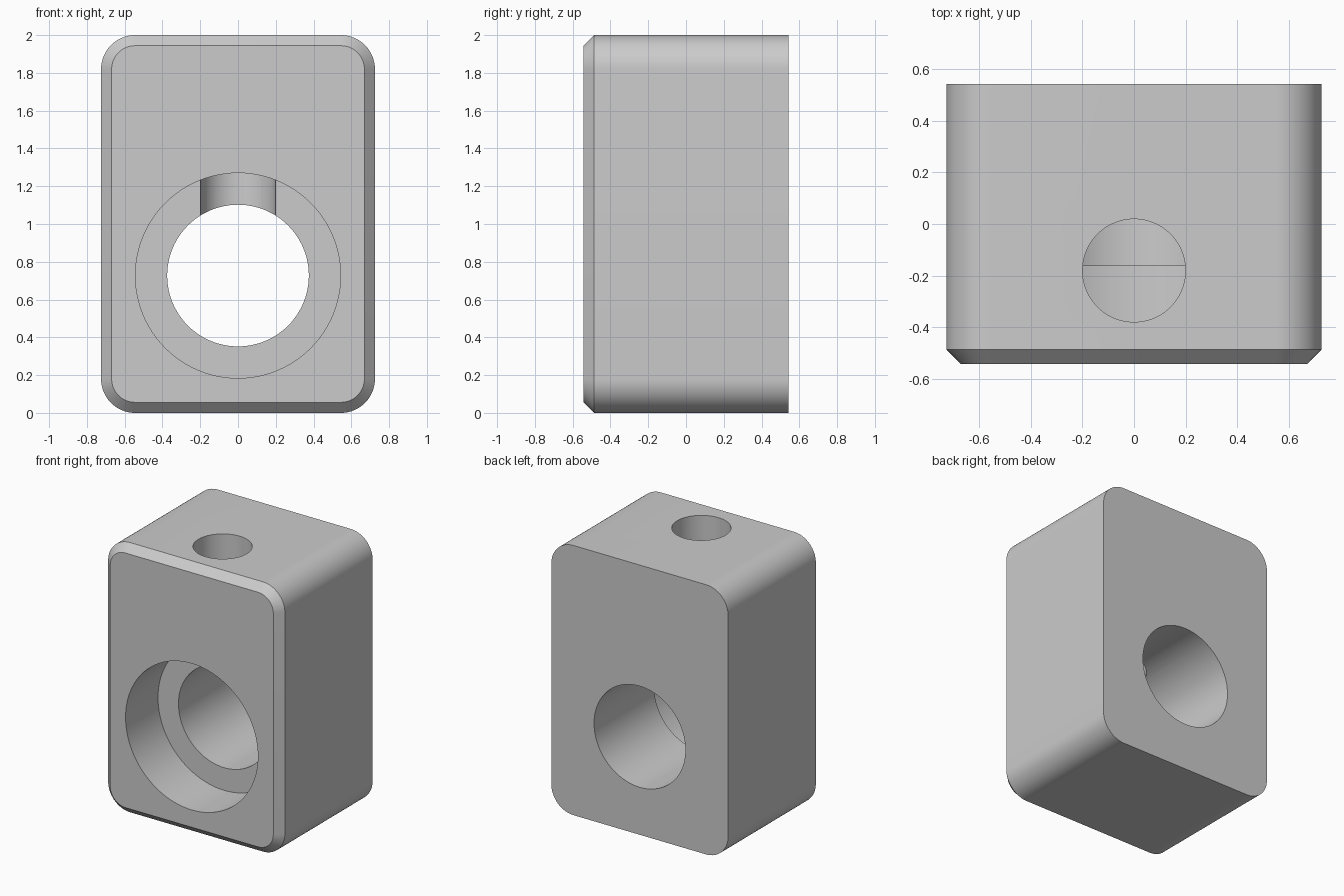
import bpy
import bmesh
from math import cos, sin, pi, radians
from mathutils import Vector

if "Cube" in bpy.data.objects:
    bpy.data.objects.remove(bpy.data.objects["Cube"], do_unlink=True)

HALF_W, HALF_D, HEIGHT = 0.725, 0.542, 2.0
RADIUS, CHAMFER = 0.18, 0.056
BORE_Z = 0.727
SHELF_Y = -0.162

grey = bpy.data.materials.new("plain grey")
grey.use_nodes = True
colour = (0.6, 0.6, 0.6, 1)
grey.diffuse_color = colour
grey.node_tree.nodes["Principled BSDF"].inputs["Base Color"].default_value = colour


def outline(y, inset, steps=16):
    """Rounded rectangle in the plane at y, shrunk by inset."""
    points = []
    for quarter, (sx, sz) in enumerate([(1, 1), (-1, 1), (-1, -1), (1, -1)]):
        cx = sx * (HALF_W - RADIUS)
        cz = HEIGHT / 2 + sz * (HEIGHT / 2 - RADIUS)
        for i in range(steps + 1):
            a = (quarter + i / steps) * pi / 2
            r = RADIUS - inset
            points.append((cx + r * cos(a), y, cz + r * sin(a)))
    return points


# Rounded block with a chamfered front edge
bm = bmesh.new()
rings = [[bm.verts.new(p) for p in outline(y, inset)]
         for y, inset in [(HALF_D, 0), (-HALF_D + CHAMFER, 0), (-HALF_D, CHAMFER)]]
for a, b in zip(rings, rings[1:]):
    for i in range(len(a)):
        j = (i + 1) % len(a)
        bm.faces.new((a[i], a[j], b[j], b[i]))
bm.faces.new(rings[0])
bm.faces.new(rings[-1])
bmesh.ops.recalc_face_normals(bm, faces=bm.faces)
mesh = bpy.data.meshes.new("bearing_block")
bm.to_mesh(mesh)
bm.free()
mesh.materials.append(grey)
block = bpy.data.objects.new("bearing_block", mesh)
bpy.context.collection.objects.link(block)


def drill(name, start, end, radius):
    """Cut a round hole from start to end."""
    start, end = Vector(start), Vector(end)
    axis = end - start
    bpy.ops.mesh.primitive_cylinder_add(
        vertices=96, radius=radius, depth=axis.length, location=(start + end) / 2,
        rotation=axis.to_track_quat("Z", "Y").to_euler())
    cutter = bpy.context.object
    cutter.name = name
    cutter.hide_render = True
    cutter.data.materials.append(grey)
    mod = block.modifiers.new(name, "BOOLEAN")
    mod.operation = "DIFFERENCE"
    mod.solver = "EXACT"
    mod.object = cutter
    return cutter


# Through bore, wide front recess, and the hole from the top into the bore
cutters = [
    drill("through_bore", (0, -1, BORE_Z), (0, 1, BORE_Z), 0.375),
    drill("front_recess", (0, -1, BORE_Z), (0, SHELF_Y, BORE_Z), 0.543),
    drill("top_hole", (0, -0.18, HEIGHT + 0.2), (0, -0.18, BORE_Z), 0.199),
]

# Apply the cuts, then discard the cutters
bpy.ops.object.select_all(action="DESELECT")
block.select_set(True)
bpy.context.view_layer.objects.active = block
for mod in list(block.modifiers):
    bpy.ops.object.modifier_apply(modifier=mod.name)
for cutter in cutters:
    bpy.data.objects.remove(cutter, do_unlink=True)

bpy.ops.object.shade_smooth_by_angle(angle=radians(30))
